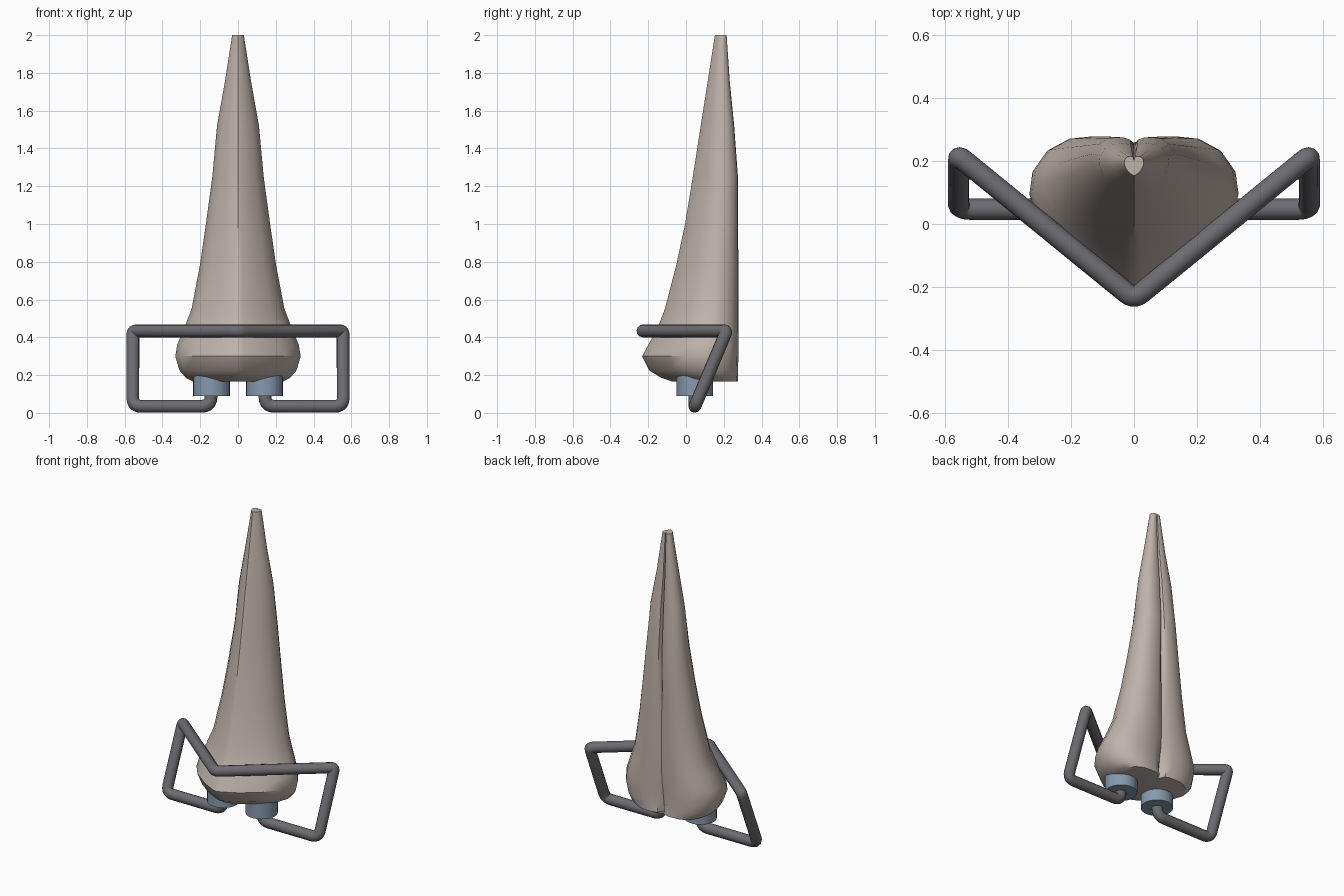
import bpy, bmesh, math
from mathutils import Vector

if "Cube" in bpy.data.objects:
    bpy.data.objects.remove(bpy.data.objects["Cube"])


def finish(ob, color, angle=35):
    mat = bpy.data.materials.new(ob.name + "_color")
    mat.diffuse_color = (*color, 1)
    mat.use_nodes = True
    mat.node_tree.nodes["Principled BSDF"].inputs["Base Color"].default_value = mat.diffuse_color
    ob.data.materials.append(mat)
    bpy.ops.object.select_all(action='DESELECT')
    ob.select_set(True)
    bpy.context.view_layer.objects.active = ob
    bpy.ops.object.shade_smooth_by_angle(angle=math.radians(angle))


def mesh_object(name, bm):
    bmesh.ops.recalc_face_normals(bm, faces=bm.faces)
    me = bpy.data.meshes.new(name)
    bm.to_mesh(me)
    bm.free()
    ob = bpy.data.objects.new(name, me)
    bpy.context.collection.objects.link(ob)
    return ob


def loft(bm, rings):
    loops = [[bm.verts.new(p) for p in r] for r in rings]
    for a, b in zip(loops, loops[1:]):
        for i in range(len(a)):
            j = (i + 1) % len(a)
            bm.faces.new((a[i], a[j], b[j], b[i]))
    bm.faces.new(loops[0])
    bm.faces.new(loops[-1])


# Body: heart-shaped section, half outline as (share of half width, front-to-back share)
half = [(0.1, .02), (.38, .115), (.7, .275), (.9, .44), (1, .64), (.97, .78),
        (.83, .91), (.62, .985), (.4, 1), (.22, .995), (.09, .97)]
# z, half width, front y, back y, groove y
levels = [
    (.165, .235, -.07, .275, .22), (.185, .275, -.13, .275, .225),
    (.225, .31, -.195, .275, .23), (.30, .332, -.232, .278, .24),
    (.36, .322, -.20, .278, .25), (.45, .285, -.15, .278, .256),
    (.55, .246, -.112, .278, .258), (.78, .202, -.052, .277, .255),
    (1.0, .17, -.005, .276, .25), (1.25, .136, .036, .275, .242),
    (1.52, .111, .078, .255, .22), (1.75, .07, .114, .232, .205),
    (2.0, .031, .153, .215, .198)]
rings = []
for z, w, yf, yb, yn in levels:
    right = [(u * w, yf + v * (yb - yf), z) for u, v in half]
    left = [(-x, y, zz) for x, y, zz in reversed(right)]
    rings.append([(0, yf, z)] + right + [(0, yn, z)] + left)
bm = bmesh.new()
loft(bm, rings)
finish(mesh_object("body", bm), (.52, .45, .41))


# Tube: rounded path with a round section swept along it
def rounded(points, radii, steps=5):
    out = [points[0]]
    for i in range(1, len(points) - 1):
        p = points[i]
        a = p + (points[i - 1] - p).normalized() * radii[i - 1]
        b = p + (points[i + 1] - p).normalized() * radii[i - 1]
        for k in range(steps + 1):
            t = k / steps
            out.append(a * (1 - t) ** 2 + p * 2 * t * (1 - t) + b * t * t)
    return out + [points[-1]]


side = [Vector(p) for p in [(.143, .047, .12), (.143, .047, .035),
                            (.557, .047, .035), (.556, .215, .434)]]
mirrored = [Vector((-p.x, p.y, p.z)) for p in reversed(side)]
path = rounded(side + [Vector((0, -.238, .434))] + mirrored,
               [.05, .045, .02, .03, .02, .045, .05])
curve = bpy.data.curves.new("tube_path", 'CURVE')
curve.dimensions = '3D'
curve.bevel_depth = .034
curve.bevel_resolution = 4
curve.use_fill_caps = True
spline = curve.splines.new('POLY')
spline.points.add(len(path) - 1)
for sp, p in zip(spline.points, path):
    sp.co = (*p, 1)
helper = bpy.data.objects.new("tube_path", curve)
bpy.context.collection.objects.link(helper)
bpy.context.view_layer.update()
me = bpy.data.meshes.new_from_object(helper.evaluated_get(bpy.context.evaluated_depsgraph_get()))
bpy.data.objects.remove(helper)
tube = bpy.data.objects.new("wire_frame", me)
bpy.context.collection.objects.link(tube)
finish(tube, (.15, .15, .165), 40)

# Plugs under the body
for name, s in (("plug_left", -1), ("plug_right", 1)):
    bpy.ops.mesh.primitive_cylinder_add(vertices=32, radius=.097, depth=.15,
                                        location=(s * .14, .047, .165))
    plug = bpy.context.object
    plug.name = name
    finish(plug, (.24, .32, .42))
